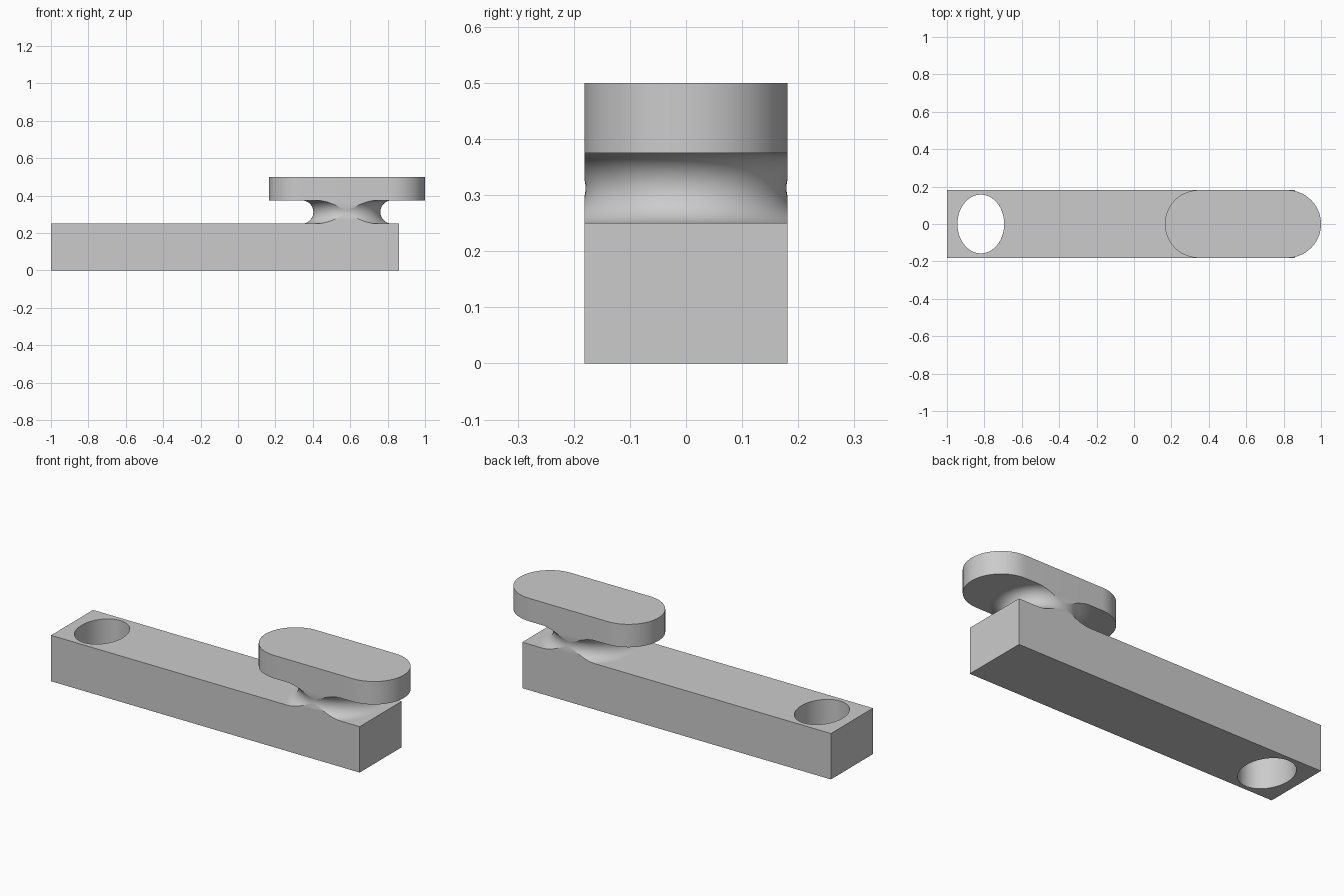
import bpy, bmesh
from math import sin, cos, pi

cube = bpy.data.objects.get("Cube")
if cube:
    bpy.data.objects.remove(cube, do_unlink=True)

HALF_W = 0.181
BAR_TOP, CAP_BOTTOM, CAP_TOP = 0.25, 0.375, 0.5

grey = bpy.data.materials.new("plain_grey")
grey.use_nodes = True
colour = (0.6, 0.6, 0.6, 1)
grey.diffuse_color = colour
grey.node_tree.nodes["Principled BSDF"].inputs["Base Color"].default_value = colour


def add_object(name, mesh):
    mesh.materials.clear()
    mesh.materials.append(grey)
    obj = bpy.data.objects.new(name, mesh)
    bpy.context.collection.objects.link(obj)
    bpy.ops.object.select_all(action='DESELECT')
    obj.select_set(True)
    bpy.context.view_layer.objects.active = obj
    bpy.ops.object.shade_smooth_by_angle(angle=pi / 6)
    return obj


def arc(cx, cy, rx, ry, start, end, steps):
    angles = [start + (end - start) * i / steps for i in range(steps + 1)]
    return [(cx + rx * cos(a), cy + ry * sin(a)) for a in angles]


def plate(name, loops, z0, z1):
    """Extrude flat outlines; inner loops become holes."""
    curve = bpy.data.curves.new(name + "_outline", 'CURVE')
    curve.dimensions = '2D'
    curve.fill_mode = 'BOTH'
    curve.extrude = (z1 - z0) / 2
    for loop in loops:
        spline = curve.splines.new('POLY')
        spline.points.add(len(loop) - 1)
        spline.use_cyclic_u = True
        for point, (x, y) in zip(spline.points, loop):
            point.co = (x, y, 0, 1)
    temp = bpy.data.objects.new(name + "_outline", curve)
    bpy.context.collection.objects.link(temp)
    bpy.context.view_layer.update()
    graph = bpy.context.evaluated_depsgraph_get()
    mesh = bpy.data.meshes.new_from_object(temp.evaluated_get(graph))
    bpy.data.objects.remove(temp, do_unlink=True)
    bm = bmesh.new()
    bm.from_mesh(mesh)
    bmesh.ops.translate(bm, verts=bm.verts, vec=(0, 0, (z0 + z1) / 2))
    bmesh.ops.remove_doubles(bm, verts=bm.verts, dist=1e-5)
    bmesh.ops.recalc_face_normals(bm, faces=bm.faces)
    bm.to_mesh(mesh)
    bm.free()
    return add_object(name, mesh)


# Long bar with an oval hole through one end
bar = [(-1, -HALF_W), (0.86, -HALF_W), (0.86, HALF_W), (-1, HALF_W)]
hole = arc(-0.819, 0, 0.125, 0.157, 0, 2 * pi, 72)[:-1]
plate("bar", [bar, hole], 0, BAR_TOP)

# Round-ended cap
cap = (arc(1 - HALF_W, 0, HALF_W, HALF_W, -pi / 2, pi / 2, 36)
       + arc(0.165 + HALF_W, 0, HALF_W, HALF_W, pi / 2, 3 * pi / 2, 36))
plate("cap", [cap], CAP_BOTTOM, CAP_TOP)

# Spool-shaped neck, trimmed flush with the sides of the bar
groove = (CAP_BOTTOM - BAR_TOP) / 2
waist, middle = 0.179, (CAP_BOTTOM + BAR_TOP) / 2
profile = arc(waist + groove, middle, groove, groove, 3 * pi / 2, pi / 2, 20)
bm = bmesh.new()
segments = 96
rings = []
for r, z in profile:
    rings.append([bm.verts.new((0.582 + r * cos(2 * pi * i / segments),
                                r * sin(2 * pi * i / segments), z))
                  for i in range(segments)])
for low, high in zip(rings, rings[1:]):
    for i in range(segments):
        j = (i + 1) % segments
        bm.faces.new((low[i], low[j], high[j], high[i]))
bm.faces.new(rings[0][::-1])
bm.faces.new(rings[-1])
for side in (-1, 1):
    bmesh.ops.bisect_plane(bm, geom=bm.verts[:] + bm.edges[:] + bm.faces[:],
                           plane_co=(0, side * HALF_W, 0),
                           plane_no=(0, side, 0), clear_outer=True)
    rim = [e for e in bm.edges if e.is_boundary]
    bmesh.ops.holes_fill(bm, edges=rim, sides=0)
bmesh.ops.recalc_face_normals(bm, faces=bm.faces)
neck_mesh = bpy.data.meshes.new("neck")
bm.to_mesh(neck_mesh)
bm.free()
add_object("neck", neck_mesh)
